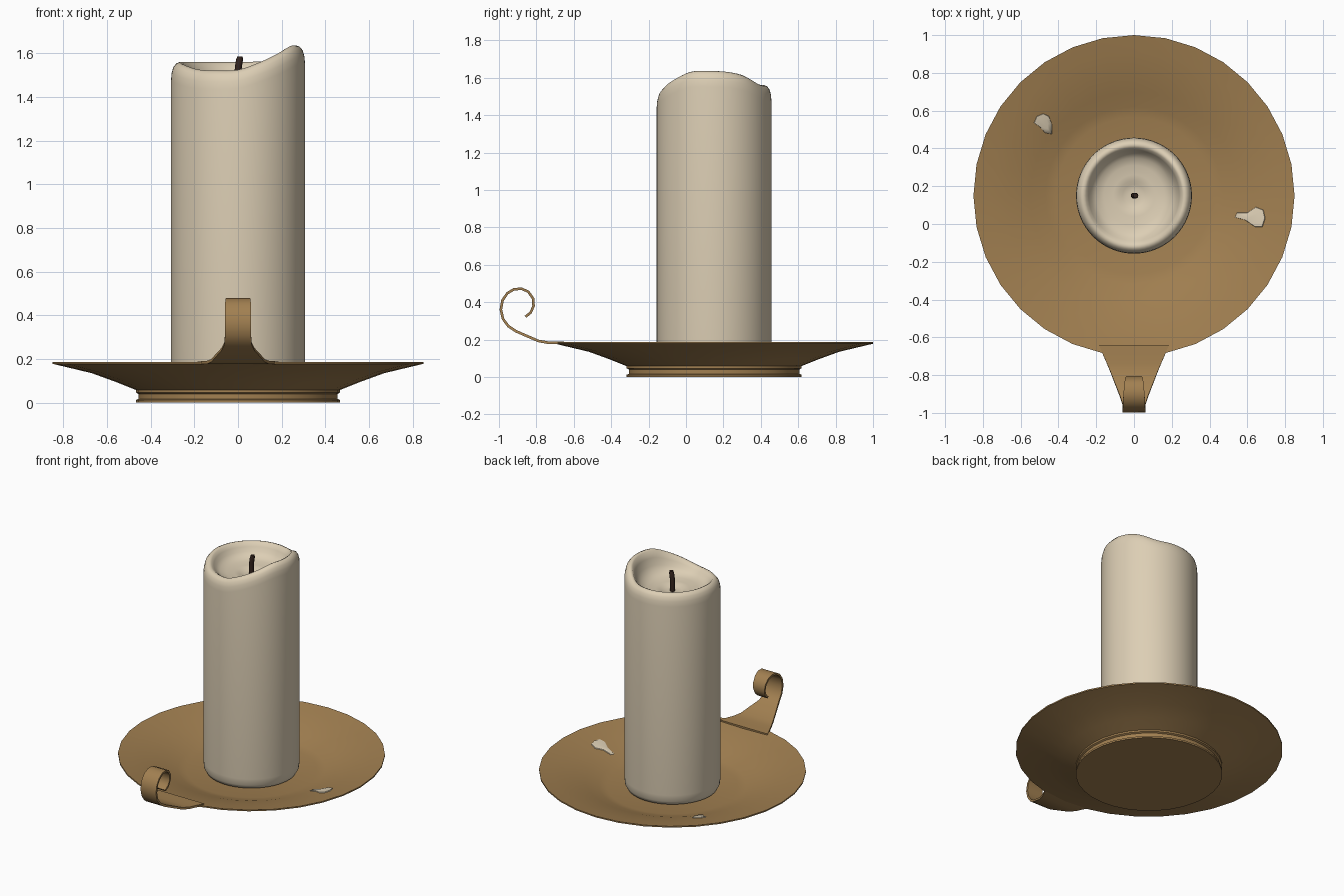
import bpy, math
from mathutils import Vector

if "Cube" in bpy.data.objects:
    bpy.data.objects.remove(bpy.data.objects["Cube"])

CY = 0.15  # the dish and candle axis sits behind the origin


def material(name, rgb):
    m = bpy.data.materials.new(name)
    m.diffuse_color = (*rgb, 1)
    m.use_nodes = True
    m.node_tree.nodes["Principled BSDF"].inputs["Base Color"].default_value = m.diffuse_color
    return m


BRASS = material("aged brass", (0.36, 0.215, 0.082))
WAX = material("cream wax", (0.72, 0.62, 0.46))
CHAR = material("charred wick", (0.035, 0.018, 0.013))


def make(name, verts, faces, mat, angle=35):
    me = bpy.data.meshes.new(name)
    me.from_pydata(verts, [], faces)
    me.materials.append(mat)
    me.update()
    me.shade_smooth()
    me.set_sharp_from_angle(angle=math.radians(angle))
    ob = bpy.data.objects.new(name, me)
    bpy.context.collection.objects.link(ob)
    return ob


def lathe(name, rings, n, mat, angle=35):
    """rings: functions of the angle giving (radius, z); both ends are capped."""
    verts, faces = [], []
    for ring in rings:
        for i in range(n):
            a = 2 * math.pi * i / n
            r, z = ring(a)
            verts.append((r * math.cos(a), CY + r * math.sin(a), z))
    for j in range(len(rings) - 1):
        for i in range(n):
            k = (i + 1) % n
            faces.append((j * n + i, j * n + k, (j + 1) * n + k, (j + 1) * n + i))
    faces.append(tuple(reversed(range(n))))
    faces.append(tuple(range((len(rings) - 1) * n, len(rings) * n)))
    return make(name, verts, faces, mat, angle)


def lerp_table(table, x):
    for (x0, y0), (x1, y1) in zip(table, table[1:]):
        if x0 <= x <= x1:
            return y0 + (y1 - y0) * (x - x0) / (x1 - x0)
    return table[-1][1]


# Dish: stepped foot, flared underside, thin rim and shallow inner slope
inner = [(0.0, 0.07), (0.415, 0.07), (0.47, 0.083), (0.55, 0.112),
         (0.67, 0.148), (0.76, 0.169), (0.85, 0.187)]
under = [(0.467, 0.0), (0.467, 0.012), (0.456, 0.017), (0.456, 0.04),
         (0.467, 0.046), (0.467, 0.058), (0.56, 0.095), (0.67, 0.135), (0.85, 0.178)]
profile = under + inner[:0:-1]
lathe("dish", [lambda a, p=p: p for p in profile], 32, BRASS, 30)

# Candle: melted rim whose height changes round the circle, and a hollow pool
crest = [(-180, 1.56), (-160, 1.55), (-130, 1.522), (-90, 1.52), (-70, 1.555),
         (-49, 1.595), (-27, 1.637), (11, 1.635), (34, 1.617), (60, 1.562),
         (90, 1.56), (180, 1.56)]


def rim(a):
    d = math.degrees(a)
    wrap = lambda v: (v + 180) % 360 - 180
    return sum(lerp_table(crest, wrap(d + o)) for o in (-8, -4, 0, 4, 8)) / 5


POOL = 1.462
rings = [lambda a, p=p: p for p in
         [(0.265, 0.069), (0.29, 0.08), (0.303, 0.105), (0.307, 0.15), (0.307, 0.8)]]
rings += [lambda a, r=r, d=d: (r, rim(a) - d) for r, d in
          [(0.307, 0.085), (0.304, 0.05), (0.296, 0.022), (0.283, 0.006),
           (0.268, 0.0), (0.254, 0.007)]]
rings += [lambda a, r=r, t=t: (r, POOL + t * (rim(a) - POOL)) for r, t in
          [(0.24, 0.7), (0.225, 0.42), (0.2, 0.18), (0.16, 0.06)]]
rings += [lambda a, p=p: p for p in
          [(0.11, 1.463), (0.08, 1.46), (0.06, 1.45), (0.03, 1.446), (0.01, 1.446)]]
lathe("candle", rings, 64, WAX, 60)

# Wick: short, slightly bent
path = [(0.0, 1.44), (-0.001, 1.50), (0.002, 1.54), (0.007, 1.57), (0.009, 1.585)]
verts, faces, n = [], [], 10
for x, z in path:
    r = 0.012 if z > 1.58 else 0.016
    verts += [(x + r * math.cos(2 * math.pi * i / n),
               CY + r * math.sin(2 * math.pi * i / n), z) for i in range(n)]
for j in range(len(path) - 1):
    for i in range(n):
        k = (i + 1) % n
        faces.append((j * n + i, j * n + k, (j + 1) * n + k, (j + 1) * n + i))
faces += [tuple(reversed(range(n))), tuple(range((len(path) - 1) * n, len(path) * n))]
make("wick", verts, faces, CHAR, 50)

# Handle: tapered strip that rolls up into a curl (y, z, half width)
strip = [(-0.64, 0.181, 0.185), (-0.69, 0.183, 0.165), (-0.74, 0.184, 0.143),
         (-0.79, 0.193, 0.122), (-0.85, 0.219, 0.099), (-0.91, 0.245, 0.075),
         (-0.95, 0.272, 0.062), (-0.978, 0.31, 0.06), (-0.99, 0.36, 0.06),
         (-0.981, 0.41, 0.06), (-0.955, 0.448, 0.059), (-0.92, 0.469, 0.057),
         (-0.88, 0.472, 0.054), (-0.843, 0.456, 0.05), (-0.818, 0.42, 0.046),
         (-0.815, 0.38, 0.043), (-0.83, 0.345, 0.04), (-0.858, 0.322, 0.037)]
verts, faces, half = [], [], 0.007
for i, (y, z, w) in enumerate(strip):
    p, q = strip[max(i - 1, 0)], strip[min(i + 1, len(strip) - 1)]
    t = Vector((q[0] - p[0], q[1] - p[1])).normalized()
    ny, nz = t.y * half, -t.x * half
    verts += [(-w, y + ny, z + nz), (w, y + ny, z + nz),
              (w, y - ny, z - nz), (-w, y - ny, z - nz)]
for j in range(len(strip) - 1):
    for i in range(4):
        k = (i + 1) % 4
        faces.append((j * 4 + i, j * 4 + k, (j + 1) * 4 + k, (j + 1) * 4 + i))
last = 4 * (len(strip) - 1)
faces += [(3, 2, 1, 0), (last, last + 1, last + 2, last + 3)]
make("handle", verts, faces, BRASS, 40)


# Wax drips: thin patches that follow the slope of the dish
def drip(name, outline):
    pts = [Vector(p) for p in outline]
    c = sum(pts, Vector((0, 0))) / len(pts)
    n, verts, faces = len(pts), [], []
    for scale, lift in ((1.0, 0.0), (0.96, 0.006), (0.5, 0.008)):
        for p in pts:
            q = c + (p - c) * scale
            r = math.hypot(q.x, q.y - CY)
            verts.append((q.x, q.y, lerp_table(inner, r) + lift))
    for j in range(2):
        for i in range(n):
            k = (i + 1) % n
            faces.append((j * n + i, j * n + k, (j + 1) * n + k, (j + 1) * n + i))
    faces.append(tuple(range(2 * n, 3 * n)))
    make(name, verts, faces, WAX, 60)


drip("wax_drip_left", [(-0.53, 0.535), (-0.5, 0.515), (-0.47, 0.482), (-0.435, 0.476),
                       (-0.435, 0.53), (-0.45, 0.57), (-0.48, 0.585), (-0.515, 0.57)])
drip("wax_drip_right", [(0.535, 0.035), (0.59, 0.02), (0.64, -0.015), (0.68, -0.015),
                        (0.695, 0.03), (0.685, 0.075), (0.645, 0.09), (0.6, 0.06),
                        (0.545, 0.06)])
